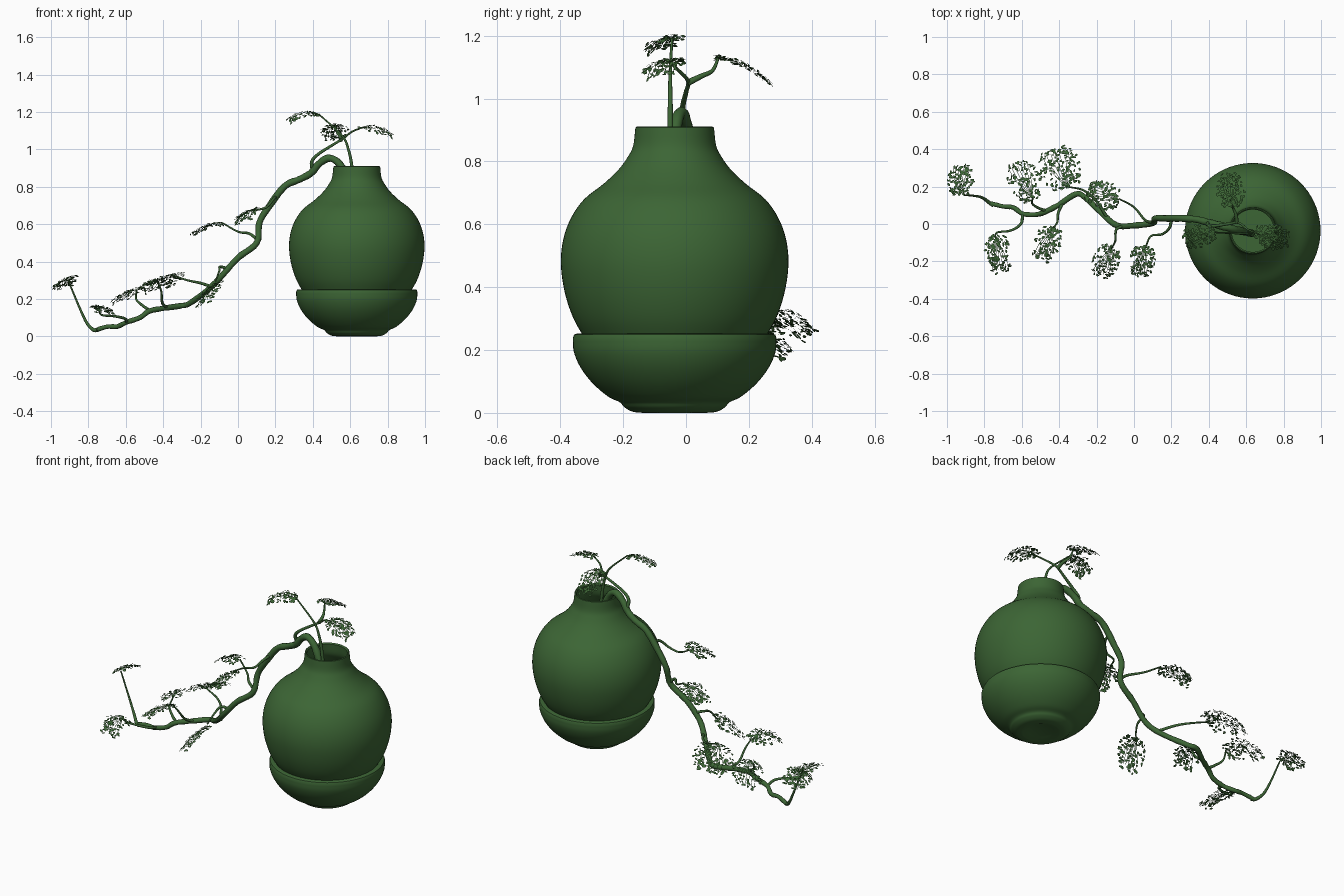
import bpy, bmesh, math, random
from mathutils import Vector

if "Cube" in bpy.data.objects:
    bpy.data.objects.remove(bpy.data.objects["Cube"])

random.seed(4)
green = bpy.data.materials.new("green")
green.diffuse_color = (0.045, 0.13, 0.035, 1)
green.use_nodes = True
green.node_tree.nodes["Principled BSDF"].inputs["Base Color"].default_value = green.diffuse_color
CX, CY = 0.635, -0.036


def finish(ob, smooth=None):
    ob.data.materials.append(green)
    if smooth:
        bpy.ops.object.select_all(action='DESELECT')
        ob.select_set(True)
        bpy.context.view_layer.objects.active = ob
        bpy.ops.object.shade_smooth_by_angle(angle=math.radians(smooth))


def from_bmesh(name, bm, smooth=None):
    me = bpy.data.meshes.new(name)
    bm.to_mesh(me)
    bm.free()
    ob = bpy.data.objects.new(name, me)
    bpy.context.collection.objects.link(ob)
    finish(ob, smooth)
    return ob


def spline(pts, n):
    """Catmull-Rom resample of a point list."""
    p = [Vector(q) for q in pts]
    p = [2 * p[0] - p[1]] + p + [2 * p[-1] - p[-2]]
    out = []
    for i in range(1, len(p) - 2):
        a, b, c, d = p[i - 1:i + 3]
        for k in range(n):
            t = k / n
            out.append(0.5 * (2 * b + (c - a) * t + (2 * a - 5 * b + 4 * c - d) * t * t
                              + (3 * b - a - 3 * c + d) * t ** 3))
    return out + [p[-2]]


def lathe(name, profile, segs=72):
    bm = bmesh.new()
    rings = []
    for r, z in profile:
        if r < 1e-4:
            rings.append([bm.verts.new((CX, CY, z))] * segs)
        else:
            rings.append([bm.verts.new((CX + r * math.cos(2 * math.pi * i / segs),
                                        CY + r * math.sin(2 * math.pi * i / segs), z))
                          for i in range(segs)])
    for a, b in zip(rings, rings[1:]):
        for i in range(segs):
            j = (i + 1) % segs
            f = list(dict.fromkeys([a[i], a[j], b[j], b[i]]))
            if len(f) > 2:
                bm.faces.new(f)
    bmesh.ops.recalc_face_normals(bm, faces=bm.faces)
    return from_bmesh(name, bm, 40)


def tube(name, pts, r0, r1, wobble=0.0):
    """Tapered branch along a smooth path."""
    cu = bpy.data.curves.new(name, 'CURVE')
    cu.dimensions = '3D'
    cu.bevel_depth = 1.0
    cu.bevel_resolution = 3
    cu.use_fill_caps = True
    path = spline(pts, 5)
    sp = cu.splines.new('POLY')
    sp.points.add(len(path) - 1)
    for i, (q, p) in enumerate(zip(sp.points, path)):
        t = i / (len(path) - 1)
        q.co = (*p, 1)
        q.radius = (r0 + (r1 - r0) * t) * (1 + random.uniform(-wobble, wobble))
    ob = bpy.data.objects.new(name, cu)
    bpy.context.collection.objects.link(ob)
    bpy.ops.object.select_all(action='DESELECT')
    ob.select_set(True)
    bpy.context.view_layer.objects.active = ob
    bpy.ops.object.convert(target='MESH')
    finish(bpy.context.object, 50)


def foliage(name, start, end, width, roll, count=125):
    """Drooping pad of small flat leaves fanning out from a twig tip."""
    s, e = Vector(start), Vector(end)
    d = e - s
    h = Vector((d.x, d.y, 0)).normalized()
    side = Vector((-h.y, h.x, 0)) * (width / 2) + Vector((0, 0, roll))

    def at(t, u):
        w = 0.35 + 0.65 * math.sin(math.pi * min(1, 0.12 + 0.75 * t))
        z = 0.022 * math.sin(math.pi * t) - 0.012 * u * u
        return s + d * t + side * (u * w) + Vector((0, 0, z))

    bm = bmesh.new()
    # leaves
    for _ in range(count):
        t, u = random.random(), random.uniform(-1, 1)
        c = at(t, u)
        ex = (at(t + 0.05, u) - c).normalized()
        ey = (at(t, u + 0.05) - c).normalized()
        nz = ex.cross(ey).normalized()
        c += nz * random.uniform(-0.005, 0.005)
        a = random.uniform(0, 2 * math.pi)
        lx = (ex * math.cos(a) + ey * math.sin(a) + nz * random.uniform(-.35, .35)).normalized()
        ly = nz.cross(lx).normalized()
        l, w = random.uniform(0.007, 0.013), random.uniform(0.004, 0.008)
        bm.faces.new([bm.verts.new(c + lx * (l * x) + ly * (w * y)) for x, y in
                      ((-1, 0), (-.4, -.9), (.5, -.8), (1, 0), (.4, .9), (-.5, .7))])
    # fine twigs under the leaves
    for k in range(7):
        u = -0.9 + 0.3 * k
        pts = [at(t, u * t) - Vector((0, 0, 0.003)) for t in (0, 0.3, 0.6, 0.9)]
        for a, b in zip(pts, pts[1:]):
            o = (b - a).cross(Vector((0, 0, 1))).normalized() * 0.0012
            bm.faces.new([bm.verts.new(v) for v in (a - o, b - o, b + o, a + o)])
    from_bmesh(name, bm)


# round pot with open neck and thin inner wall
outer = spline([(.285, .235), (.322, .30), (.349, .38), (.362, .47), (.355, .55), (.33, .62),
                (.288, .68), (.225, .73), (.178, .775), (.149, .815), (.132, .85), (.125, .908)], 4)
inner = [(max(r - 0.012, 0.1), z - 0.004) for r, z in reversed(outer)]
lathe("pot_body", [tuple(p) for p in outer] + [(.120, .911)] + inner + [(0, .24)])

# lower bowl with small foot
bowl = spline([(.10, 0), (.135, .004), (.16, .018), (.175, .034), (.212, .052), (.262, .095),
               (.300, .145), (.321, .195), (.324, .238)], 4)
lathe("pot_base_bowl", [(0, .012), (.07, .010)] + [tuple(p) for p in bowl]
      + [(.320, .249), (.312, .252), (.27, .252)])

# main cascading trunk
tube("trunk", [(.63, -.05, .70), (.585, -.04, .84), (.54, -.03, .925), (.485, -.015, .953),
               (.43, .0, .92), (.39, .01, .873), (.33, .025, .84), (.25, .03, .803),
               (.17, .03, .70), (.115, .03, .61), (.10, .005, .50), (.0, -.008, .42),
               (-.09, -.008, .32), (-.16, .045, .25), (-.26, .14, .176), (-.31, .16, .163),
               (-.40, .104, .15), (-.475, .065, .135), (-.525, .05, .10), (-.595, .055, .076),
               (-.645, .088, .053), (-.70, .094, .052), (-.765, .11, .032)],
     .021, .012, .08)
tube("trunk_tip", [(-.75, .10, .034), (-.775, .115, .036), (-.81, .14, .075), (-.85, .15, .16),
                   (-.91, .155, .305)], .012, .004)

# side branches: path, start radius
branches = [
    [(.63, -.05, .70), (.61, -.05, .90), (.59, -.05, 1.0), (.555, -.05, 1.075), (.43, -.045, 1.19)],
    [(.40, .01, .885), (.395, -.005, .935), (.43, -.01, .975), (.50, .0, 1.02), (.56, .006, 1.057),
     (.61, -.03, 1.095), (.67, -.055, 1.118)],
    [(.55, .005, 1.05), (.545, .05, 1.072), (.53, .085, 1.09), (.52, .105, 1.135)],
    [(.20, .03, .745), (.19, -.02, .735), (.15, -.055, .69), (.09, -.065, .675), (.06, -.13, .672)],
    [(.10, .01, .52), (.06, .02, .55), (.0, .09, .56), (-.08, .135, .605)],
    [(-.05, -.008, .36), (-.095, -.03, .372), (-.10, -.09, .35), (-.12, -.13, .295)],
    [(-.14, .03, .265), (-.20, .12, .285), (-.27, .18, .30), (-.36, .20, .33)],
    [(-.38, .115, .152), (-.405, .06, .18), (-.41, .01, .24), (-.43, -.02, .29)],
    [(-.47, .07, .137), (-.51, .085, .165), (-.545, .11, .20), (-.54, .14, .252)],
    [(-.595, .055, .078), (-.605, .0, .095), (-.66, -.035, .108), (-.73, -.045, .115),
     (-.745, -.07, .15)],
]
for i, pts in enumerate(branches):
    tube(f"branch_{i + 1}", pts, .011 if i < 3 else .009, .004)

# foliage pads: start, end, width, side roll
pads = [
    ((.43, -.045, 1.19), (.26, -.085, 1.155), .12, -.012),
    ((.65, -.05, 1.118), (.83, -.085, 1.075), .14, .012),
    ((.52, .09, 1.135), (.51, .27, 1.05), .15, 0),
    ((.06, -.12, .67), (.02, -.28, .61), .14, .03),
    ((-.08, .13, .605), (-.25, .18, .545), .15, 0),
    ((-.12, -.12, .285), (-.185, -.28, .175), .14, .04),
    ((-.36, .19, .33), (-.43, .40, .255), .23, -.025),
    ((-.43, -.01, .29), (-.50, -.19, .265), .14, .022),
    ((-.54, .13, .252), (-.63, .33, .19), .17, -.025),
    ((-.74, -.06, .15), (-.71, -.26, .125), .14, -.012),
    ((-.93, .155, .30), (-.925, .315, .265), .14, -.032),
]
for i, (a, b, w, roll) in enumerate(pads):
    foliage(f"foliage_pad_{i + 1}", a, b, w, roll, 180 if w > .2 else 125)
